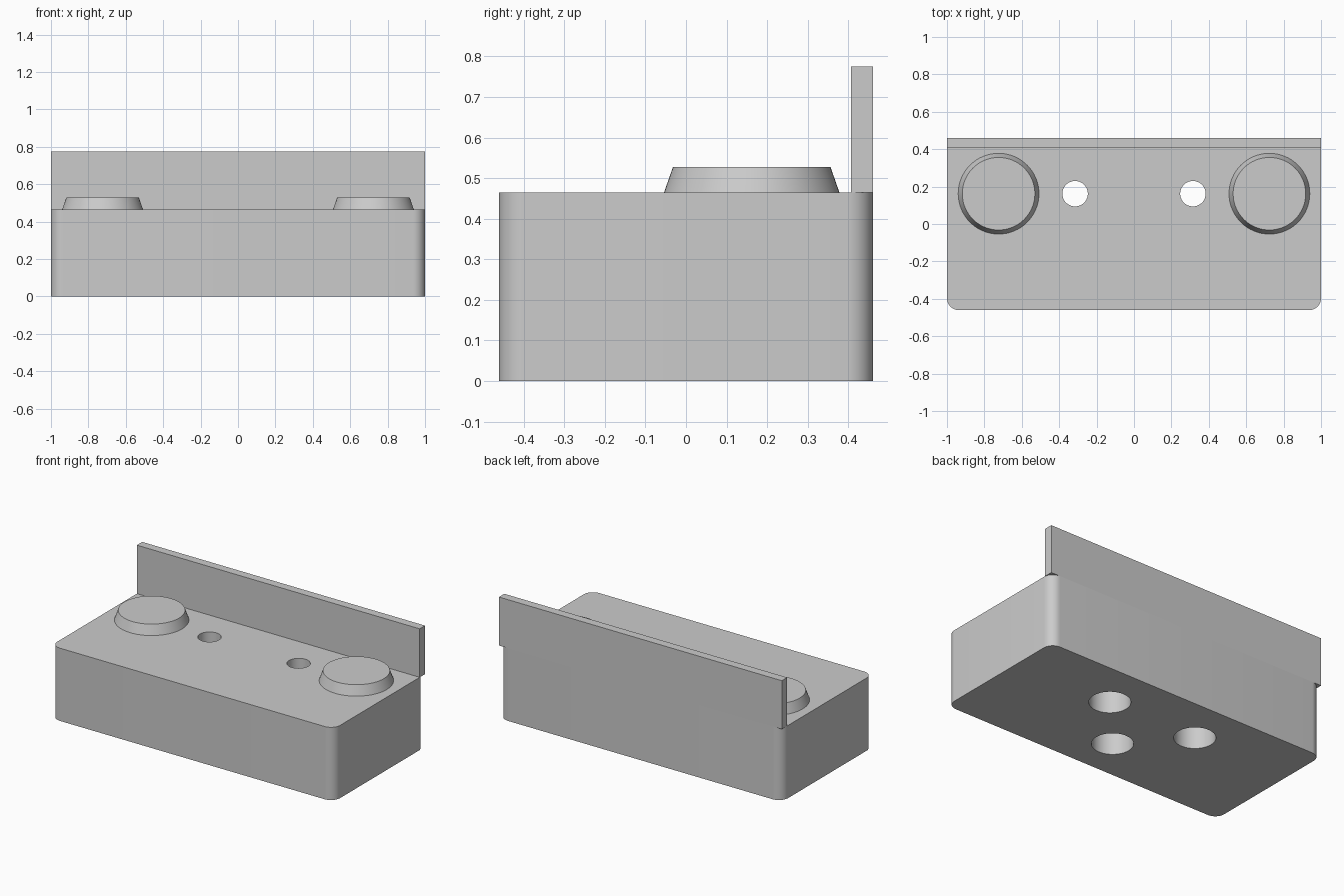
import bpy
import bmesh
import math
from mathutils import Matrix

HALF_Y = 0.461      # half depth of the body
BODY_TOP = 0.465
PLATE_TOP = 0.775
PIN_Y = 0.162       # line shared by the pads and screw holes

cube = bpy.data.objects.get("Cube")
if cube:
    bpy.data.objects.remove(cube, do_unlink=True)

grey = bpy.data.materials.new("light_grey")
grey.use_nodes = True
colour = (0.6, 0.6, 0.6, 1)
grey.diffuse_color = colour
grey.node_tree.nodes["Principled BSDF"].inputs["Base Color"].default_value = colour


def add_object(name, bm):
    mesh = bpy.data.meshes.new(name)
    bm.to_mesh(mesh)
    bm.free()
    mesh.materials.append(grey)
    obj = bpy.data.objects.new(name, mesh)
    bpy.context.collection.objects.link(obj)
    return obj


def box(name, x, y0, y1, z0, z1, radius=0):
    """Box centred on x, with optional rounded upright edges."""
    bm = bmesh.new()
    bmesh.ops.create_cube(bm, size=1)
    bmesh.ops.scale(bm, vec=(2 * x, y1 - y0, z1 - z0), verts=bm.verts)
    bmesh.ops.translate(bm, vec=(0, (y0 + y1) / 2, (z0 + z1) / 2), verts=bm.verts)
    if radius:
        upright = [e for e in bm.edges
                   if abs(e.verts[0].co.z - e.verts[1].co.z) > 0.01]
        bmesh.ops.bevel(bm, geom=upright, offset=radius, segments=10,
                        profile=0.5, affect='EDGES')
    return add_object(name, bm)


def frustum(name, x, y, z0, z1, r0, r1):
    bm = bmesh.new()
    bmesh.ops.create_cone(bm, cap_ends=True, segments=64, radius1=r0, radius2=r1,
                          depth=z1 - z0,
                          matrix=Matrix.Translation((x, y, (z0 + z1) / 2)))
    return add_object(name, bm)


def smooth(obj):
    bpy.ops.object.select_all(action='DESELECT')
    bpy.context.view_layer.objects.active = obj
    obj.select_set(True)
    bpy.ops.object.shade_smooth_by_angle(angle=math.radians(30))


def cut(obj, cutter):
    cutter.hide_render = True
    mod = obj.modifiers.new("hole", 'BOOLEAN')
    mod.operation = 'DIFFERENCE'
    mod.solver = 'EXACT'
    mod.object = cutter
    bpy.context.view_layer.objects.active = obj
    bpy.ops.object.modifier_apply(modifier=mod.name)
    bpy.data.objects.remove(cutter, do_unlink=True)


# Main block with rounded upright corners
body = box("body", 1, -HALF_Y, HALF_Y, 0, BODY_TOP, 0.065)

# Stepped screw holes and a blind hole in the underside
BORE, BORE_DEPTH, SHAFT = 0.12, 0.25, 0.068
for x in (-0.315, 0.315):
    cut(body, frustum("bore_cutter", x, PIN_Y, -0.1, BORE_DEPTH, BORE, BORE))
    cut(body, frustum("shaft_cutter", x, PIN_Y, 0.1, 0.6, SHAFT, SHAFT))
cut(body, frustum("blind_cutter", 0, -0.19, -0.1, BORE_DEPTH, BORE, BORE))
smooth(body)

# Square-cornered plate standing along the back
box("back_plate", 1, 0.407, HALF_Y, BODY_TOP, PLATE_TOP)

# Tapered round pads on top
for side, x in (("left", 0.724), ("right", -0.724)):
    smooth(frustum(side + "_pad", x, PIN_Y, BODY_TOP, 0.528, 0.216, 0.194))
